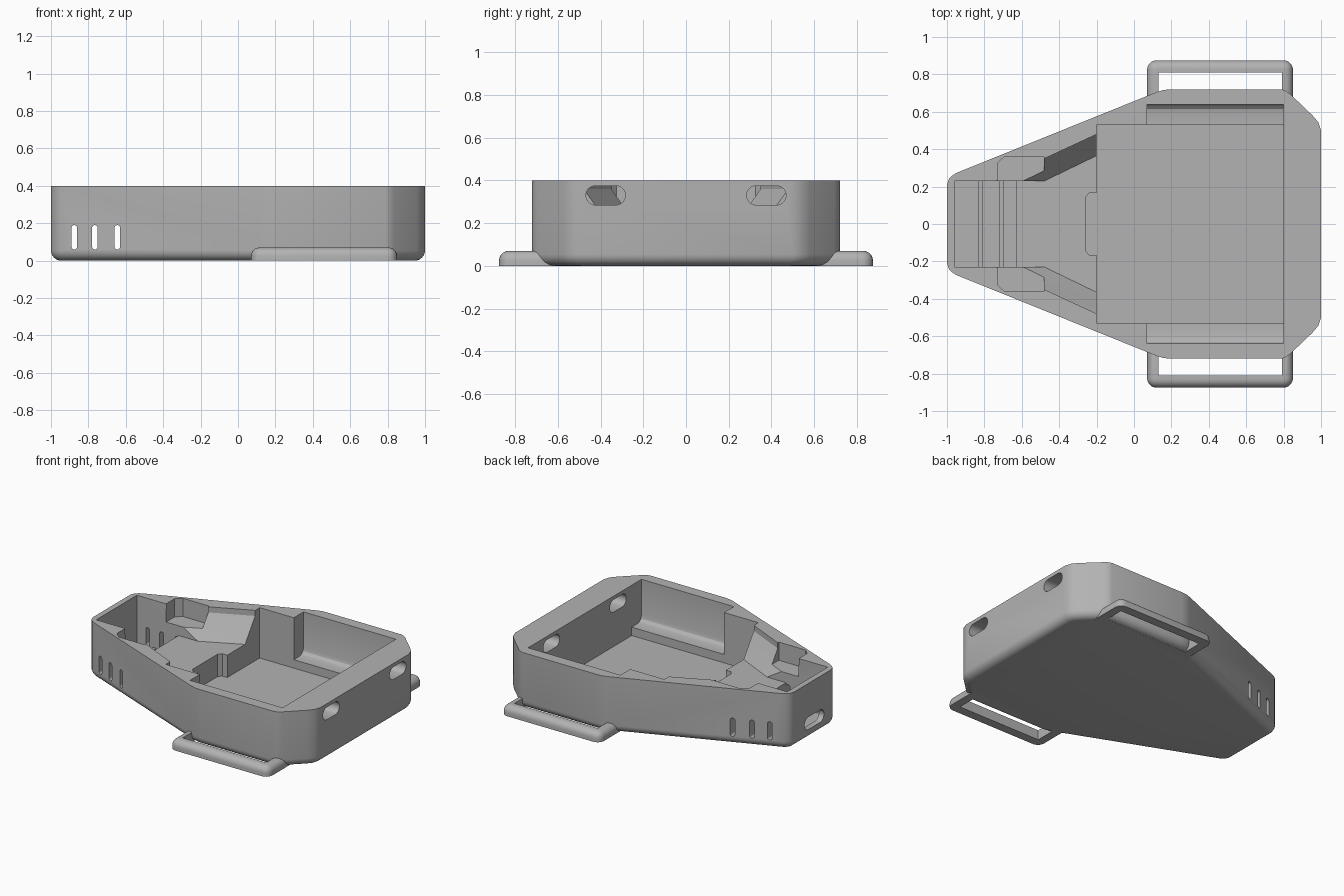
import bpy, bmesh, math
from mathutils import Vector

if "Cube" in bpy.data.objects:
    bpy.data.objects.remove(bpy.data.objects["Cube"])

grey = bpy.data.materials.new("plain_grey")
grey.diffuse_color = (0.45, 0.45, 0.45, 1)
grey.use_nodes = True
grey.node_tree.nodes["Principled BSDF"].inputs["Base Color"].default_value = grey.diffuse_color


def finish(name, bm):
    bmesh.ops.recalc_face_normals(bm, faces=bm.faces)
    me = bpy.data.meshes.new(name)
    bm.to_mesh(me)
    bm.free()
    ob = bpy.data.objects.new(name, me)
    bpy.context.collection.objects.link(ob)
    me.materials.append(grey)
    return ob


def inset(pts, d):
    # mitred inward offset of a counter-clockwise outline
    out = []
    for i, p in enumerate(pts):
        a, b, c = Vector(pts[i - 1]), Vector(p), Vector(pts[(i + 1) % len(pts)])
        e, f = (b - a).normalized(), (c - b).normalized()
        n, m = Vector((-e.y, e.x)), Vector((-f.y, f.x))
        out.append(b + (n + m) * d / (1 + n.dot(m)))
    return out


def loft(name, outline, layers):
    # stack of inset outlines, (inset, z), capped at both ends
    bm = bmesh.new()
    rings = [[bm.verts.new((p[0], p[1], z)) for p in inset(outline, d)] for d, z in layers]
    n = len(outline)
    for r, s in zip(rings, rings[1:]):
        for i in range(n):
            j = (i + 1) % n
            bm.faces.new((r[i], r[j], s[j], s[i]))
    bm.faces.new(rings[0][::-1])
    bm.faces.new(rings[-1])
    return finish(name, bm)


def hull(pts):
    bm = bmesh.new()
    for p in pts:
        bm.verts.new(p)
    bmesh.ops.convex_hull(bm, input=bm.verts)
    bmesh.ops.dissolve_limit(bm, angle_limit=0.01, verts=bm.verts, edges=bm.edges)
    return finish("cutter", bm)


def box(x0, x1, y0, y1, z0, z1):
    return hull([(x, y, z) for x in (x0, x1) for y in (y0, y1) for z in (z0, z1)])


def pill(cu, cv, w, h, make, a, b):
    # rounded slot of size w x h, run from a to b along the axis chosen by make
    r = min(w, h) / 2
    pts = []
    for k in range(20):
        t = 2 * math.pi * (k + 0.5) / 20
        u = cu + r * math.cos(t) + math.copysign(w / 2 - r, math.cos(t))
        v = cv + r * math.sin(t) + math.copysign(h / 2 - r, math.sin(t))
        pts += [make(a, u, v), make(b, u, v)]
    return hull(pts)


def apply_mods(ob):
    bpy.context.view_layer.objects.active = ob
    for m in list(ob.modifiers):
        bpy.ops.object.modifier_apply(modifier=m.name)


def cut(ob, cutter):
    m = ob.modifiers.new("cut", "BOOLEAN")
    m.operation, m.solver, m.object = "DIFFERENCE", "EXACT", cutter
    apply_mods(ob)
    bpy.data.objects.remove(cutter)


def smooth(ob):
    bpy.ops.object.select_all(action="DESELECT")
    ob.select_set(True)
    bpy.context.view_layer.objects.active = ob
    bpy.ops.object.shade_smooth_by_angle(angle=math.radians(28))


# housing: coffin-shaped outline with a rounded lower edge
half = [(1, 0.5), (0.985, 0.545), (0.955, 0.58), (0.835, 0.695), (0.815, 0.71), (0.79, 0.72),
        (0.2, 0.72), (0.16, 0.717), (0.12, 0.705), (-0.95, 0.273), (-0.97, 0.26),
        (-0.99, 0.24), (-1, 0.21)]
outline = half + [(x, -y) for x, y in reversed(half)]
R = 0.055
layers = [(R * (1 - math.sin(t)), R * (1 - math.cos(t)))
          for t in [math.pi / 2 * k / 6 for k in range(7)]]
housing = loft("housing", outline, layers + [(0, 0.4)])

# main bay, and the wider bay above it with filleted ledges
cut(housing, box(-0.2, 0.8, -0.53, 0.53, 0.04, 0.5))
prof = [(0.59, 0.1), (0.615, 0.106), (0.633, 0.122), (0.64, 0.145), (0.64, 0.5)]
cut(housing, hull([(x, s * y, z) for x in (0.07, 0.8) for y, z in prof for s in (1, -1)]))

# nose bay, raised block with a finger scoop, and flared sloping sides
cut(housing, box(-0.96, -0.63, -0.23, 0.23, 0.05, 0.5))
cut(housing, box(-0.65, -0.19, -0.23, 0.23, 0.2, 0.5))
cut(housing, hull([(x, s * y, z) for x, y in ((-0.19, 0.165), (-0.24, 0.165), (-0.26, 0.14))
                   for z in (0.04, 0.5) for s in (1, -1)]))
flare = [(-0.5, 0.22, 0.2), (-0.19, 0.37, 0.2), (-0.76, 0.22, 0.36), (-0.19, 0.484, 0.36),
         (-0.76, 0.22, 0.5), (-0.19, 0.484, 0.5)]
cut(housing, hull([(x, s * y, z) for x, y, z in flare for s in (1, -1)]))

# corner notches beside the nose bay
for s in (1, -1):
    foot = [(-0.73, 0.2), (-0.73, 0.325), (-0.69, 0.362), (-0.48, 0.362), (-0.48, 0.2)]
    cut(housing, hull([(x, s * y, z) for x, y in foot for z in (0.27, 0.5)]))

# vent slots through both flanks
for x in (-0.875, -0.765, -0.645):
    cut(housing, pill(x, 0.125, 0.03, 0.13, lambda a, u, v: (u, a, v), -0.6, 0.6))

# cable openings in the wide end, and the socket in the nose
for y in (0.376, -0.376):
    cut(housing, pill(y, 0.33, 0.185, 0.09, lambda a, u, v: (a, u, v), 0.75, 1.1))
cut(housing, pill(-0.02, 0.115, 0.22, 0.09, lambda a, u, v: (a, u, v), -1.1, -0.9))
smooth(housing)

# low cross ribs on the nose floor
for i, x in enumerate((-0.82, -0.71)):
    rib = box(x - 0.012, x + 0.012, -0.23, 0.23, 0.04, 0.062)
    rib.name = f"floor_rib_{i + 1}"

# strap loops on both sides
c = 0.05
corner = [(math.cos(t), math.sin(t)) for t in [math.pi / 2 * k / 5 for k in range(6)]]
loop = [(0.07, 0.6), (0.85, 0.6)]
loop += [(0.85 - c + c * u, 0.875 - c + c * v) for u, v in corner]
loop += [(0.07 + c - c * u, 0.875 - c + c * v) for u, v in reversed(corner)]
r = 0.045
strap = loft("strap_loops", loop, [(0, 0)] + [
    (r * (1 - math.cos(t)), 0.025 + r * math.sin(t))
    for t in [math.pi / 2 * k / 6 for k in range(7)]])
cut(strap, box(0.13, 0.79, 0.67, 0.81, -0.1, 0.2))
m = strap.modifiers.new("mirror", "MIRROR")
m.use_axis = (False, True, False)
m.use_mirror_merge = False
apply_mods(strap)
smooth(strap)
